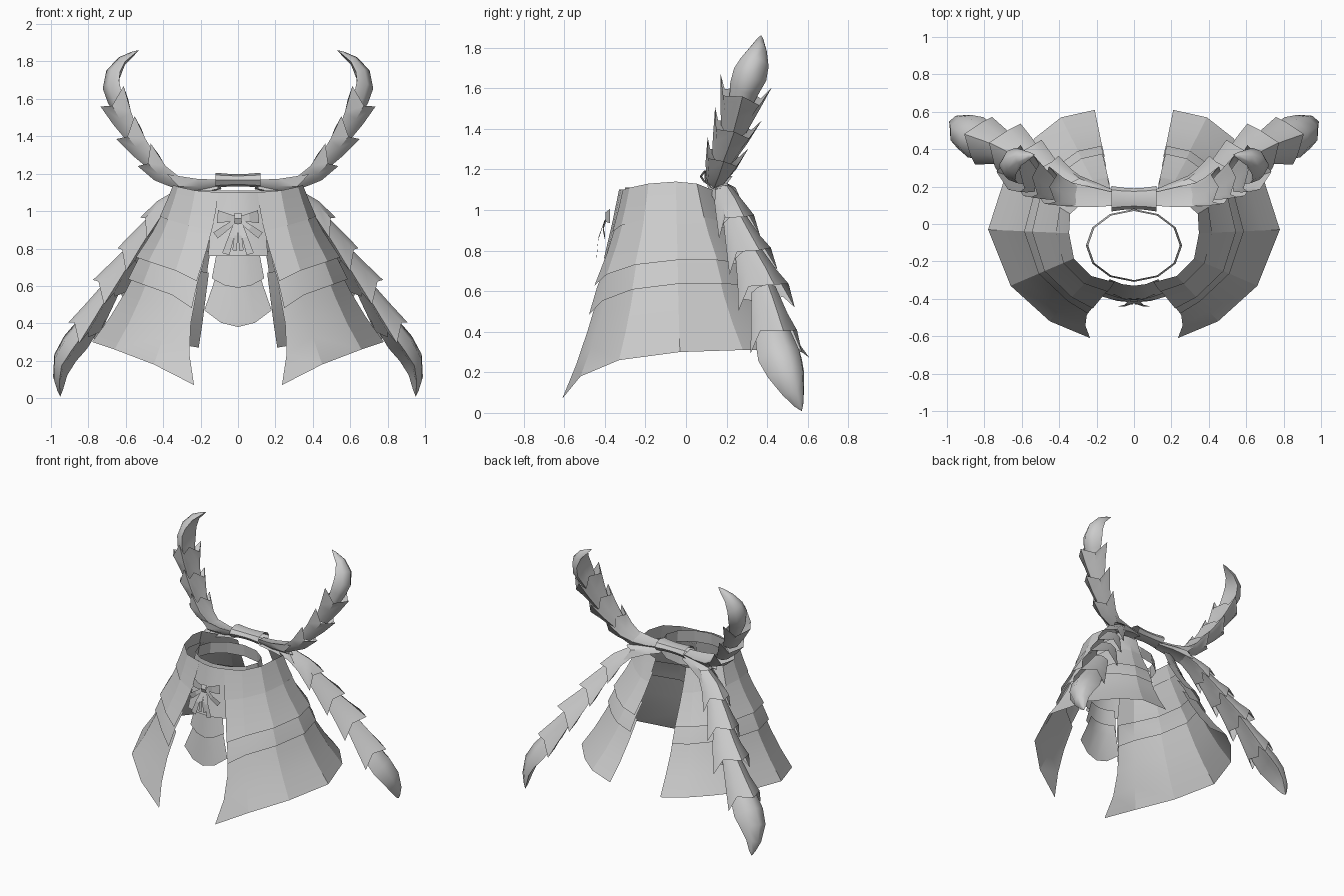
import bpy
import math
from mathutils import Vector

if "Cube" in bpy.data.objects:
    bpy.data.objects.remove(bpy.data.objects["Cube"])

GREY = bpy.data.materials.new("plain_grey")
GREY.use_nodes = True
GREY.diffuse_color = (0.6, 0.6, 0.6, 1)
GREY.node_tree.nodes["Principled BSDF"].inputs["Base Color"].default_value = (0.6, 0.6, 0.6, 1)


def loft(name, rows, closed=False, mirror=False, smooth=None):
    """Skin a list of equal-length point rows with quads."""
    n = len(rows[0])
    verts = [tuple(p) for row in rows for p in row]
    faces = []
    for i in range(len(rows) - 1):
        for j in range(n if closed else n - 1):
            k = (j + 1) % n
            faces.append((i * n + j, i * n + k, (i + 1) * n + k, (i + 1) * n + j))
    mesh = bpy.data.meshes.new(name)
    mesh.from_pydata(verts, [], faces)
    mesh.materials.append(GREY)
    obj = bpy.data.objects.new(name, mesh)
    bpy.context.collection.objects.link(obj)
    if smooth:
        bpy.ops.object.select_all(action="DESELECT")
        obj.select_set(True)
        bpy.context.view_layer.objects.active = obj
        bpy.ops.object.shade_smooth_by_angle(angle=math.radians(smooth))
    if mirror:
        obj.modifiers.new("mirror", "MIRROR")
    return obj


# Skirt: columns run from the front opening round the side to the back opening
WAIST = [(.1, -.3, 1.1), (.22, -.27, 1.11), (.31, -.18, 1.13), (.335, -.05, 1.14),
         (.33, .05, 1.13), (.25, .12, 1.1), (.18, .16, 1.08), (.12, .17, 1.07)]
HEM = [(.235, -.61, .07), (.45, -.52, .18), (.66, -.33, .26), (.78, -.03, .3),
       (.68, .28, .31), (.53, .46, .31), (.39, .57, .3), (.21, .61, .27)]
FLARE = [(0, 0), (.2, .14), (.45, .41), (.75, .66), (1, 1)]


def flare(t):
    for (a, fa), (b, fb) in zip(FLARE, FLARE[1:]):
        if t <= b:
            return fa + (fb - fa) * (t - a) / (b - a)
    return 1


def skirt_row(t, push):
    row = []
    f = flare(t)
    for w, h in zip(WAIST, HEM):
        out = Vector((w[0], w[1] + .06, 0)).normalized() * push
        # the front edge bows away from the apron
        bow = .48 * t * t * (1 - t) if w is WAIST[0] else 0
        row.append((w[0] + (h[0] - w[0]) * f + out.x + bow,
                    w[1] + (h[1] - w[1]) * f + out.y,
                    w[2] + (h[2] - w[2]) * t))
    return row


TIERS = {"skirt_waist_tier": [(0, .012), (.1, .014), (.2, .02)],
         "skirt_upper_tier": [(.12, .005), (.3, .012), (.46, .024)],
         "skirt_middle_tier": [(.36, 0), (.47, .008), (.6, .014)],
         "skirt_lower_tier": [(.5, -.01), (.68, 0), (.84, 0), (1, 0)]}
for name, steps in TIERS.items():
    loft(name, [skirt_row(t, p) for t, p in steps], mirror=True, smooth=18)

# Inner waistband
band = []
for z, r in ((1.02, 1.05), (1.11, 1)):
    band.append([(.245 * r * math.cos(a), -.115 + .185 * r * math.sin(a), z)
                 for a in (math.tau * k / 12 for k in range(12))])
loft("inner_waistband", band, closed=True)


# Front apron: overlapping flaps, each bowed forward at the middle
def flap(name, steps):
    rows = []
    for half, y, z, dip in steps:
        rows.append([(half * s, y - .035 * (1 - s * s), z - dip * (1 - s * s))
                     for s in (-1, -.5, 0, .5, 1)])
    loft(name, rows, smooth=30)


flap("apron_top_flap", [(.13, -.295, 1.1, 0), (.145, -.33, .93, 0), (.16, -.37, .76, 0)])
flap("apron_middle_flap", [(.11, -.345, .8, 0), (.14, -.37, .64, .05)])
flap("apron_bottom_flap", [(.11, -.35, .68, 0), (.135, -.36, .6, 0), (.18, -.385, .47, .09)])


# Small ribbon on the apron
def strip(name, start, end, w0, w1):
    a, b = Vector(start), Vector(end)
    side = (b - a).cross(Vector((0, 1, 0))).normalized()
    mid, wm = (a + b) / 2 + Vector((0, -.012, 0)), (w0 + w1) / 2
    loft(name, [(p - side * w, p + side * w)
                for p, w in ((a, w0), (mid, wm), (b, w1))], mirror=True)


strip("ribbon_loop", (.012, -.395, .96), (.11, -.375, .97), .012, .035)
strip("ribbon_side_tail", (.01, -.395, .95), (.12, -.4, .87), .012, .02)
strip("ribbon_long_tail", (.008, -.4, .95), (.065, -.44, .77), .01, .02)
strip("ribbon_centre_tail", (.004, -.4, .95), (.018, -.43, .79), .006, .012)
strip("ribbon_knot", (0, -.405, .99), (0, -.405, .93), .02, .02)

# Large knot at the back of the waist
knot = []
for x, s in ((-.12, 1), (-.06, .87), (0, .82), (.06, .87), (.12, 1)):
    knot.append([(x, .135 + .068 * s * math.cos(a), 1.165 + .04 * s * math.sin(a))
                 for a in (math.tau * k / 8 for k in range(8))])
loft("back_knot", knot, closed=True, smooth=40)


# Feathered tails: flared overlapping scales ending in a pointed leaf
class Tail:
    def __init__(self, points, hint):
        self.points = [Vector(p) for p in points]
        self.hint = Vector(hint)

    def at(self, u):
        last = len(self.points) - 1
        i = min(int(u), last - 1)
        t = u - i
        p0, p1, p2, p3 = (self.points[max(0, min(last, i + k))] for k in (-1, 0, 1, 2))
        return p1 + .5 * t * (p2 - p0 + t * (2 * p0 - 5 * p1 + 4 * p2 - p3
                                             + t * (3 * (p1 - p2) + p3 - p0)))

    def ring(self, u, width, thick, tooth=0):
        """Crescent section: rounded outer crest, edges folded inward."""
        last = len(self.points) - 1
        along = (self.at(min(u + .05, last)) - self.at(max(u - .05, 0))).normalized()
        wide = (self.hint - along * self.hint.dot(along)).normalized()
        deep = along.cross(wide)
        teeth = (1, 0, .6, 0)
        points = []
        for k in range(8):
            c, s = math.cos(k * math.pi / 4), math.sin(k * math.pi / 4)
            lift = (s if s > 0 else s * .35) - .5 * c * c
            points.append(self.at(u) + wide * width * c + deep * thick * lift
                          + along * tooth * teeth[k % 4])
        return points

    def build(self, name, widths, leaf_width, leaf_thick):
        for i, w in enumerate(widths):
            rows = [self.ring(max(0, i - .15), w * .5, w * .35),
                    self.ring(i + .5, w * .74, w * .55),
                    self.ring(i + .9, w, w * .75, .07)]
            loft(f"{name}_scale_{i + 1}", rows, closed=True, mirror=True, smooth=45)
        first, last = len(widths) - .5, len(self.points) - 1
        rows = []
        for t, s in ((0, .6), (.2, .9), (.36, 1), (.55, .85), (.75, .52), (.9, .22), (1, .01)):
            rows.append(self.ring(first + (last - first) * t, leaf_width * s, leaf_thick * s))
        loft(f"{name}_leaf", rows, closed=True, mirror=True, smooth=60)


Tail([(.1, .13, 1.15), (.33, .15, 1.15), (.46, .19, 1.27), (.56, .24, 1.41),
      (.635, .28, 1.57), (.665, .325, 1.69), (.625, .355, 1.79), (.53, .37, 1.86)],
     (0, -1, .2)).build("upper_tail", (.07, .105, .12, .13), .085, .06)
Tail([(.1, .14, 1.13), (.32, .2, 1.08), (.45, .26, .93), (.56, .33, .76),
      (.68, .4, .58), (.82, .45, .36), (.94, .51, .18), (.95, .57, .01)],
     (-.35, 1, 0)).build("lower_tail", (.07, .11, .13, .15, .135), .115, .075)
